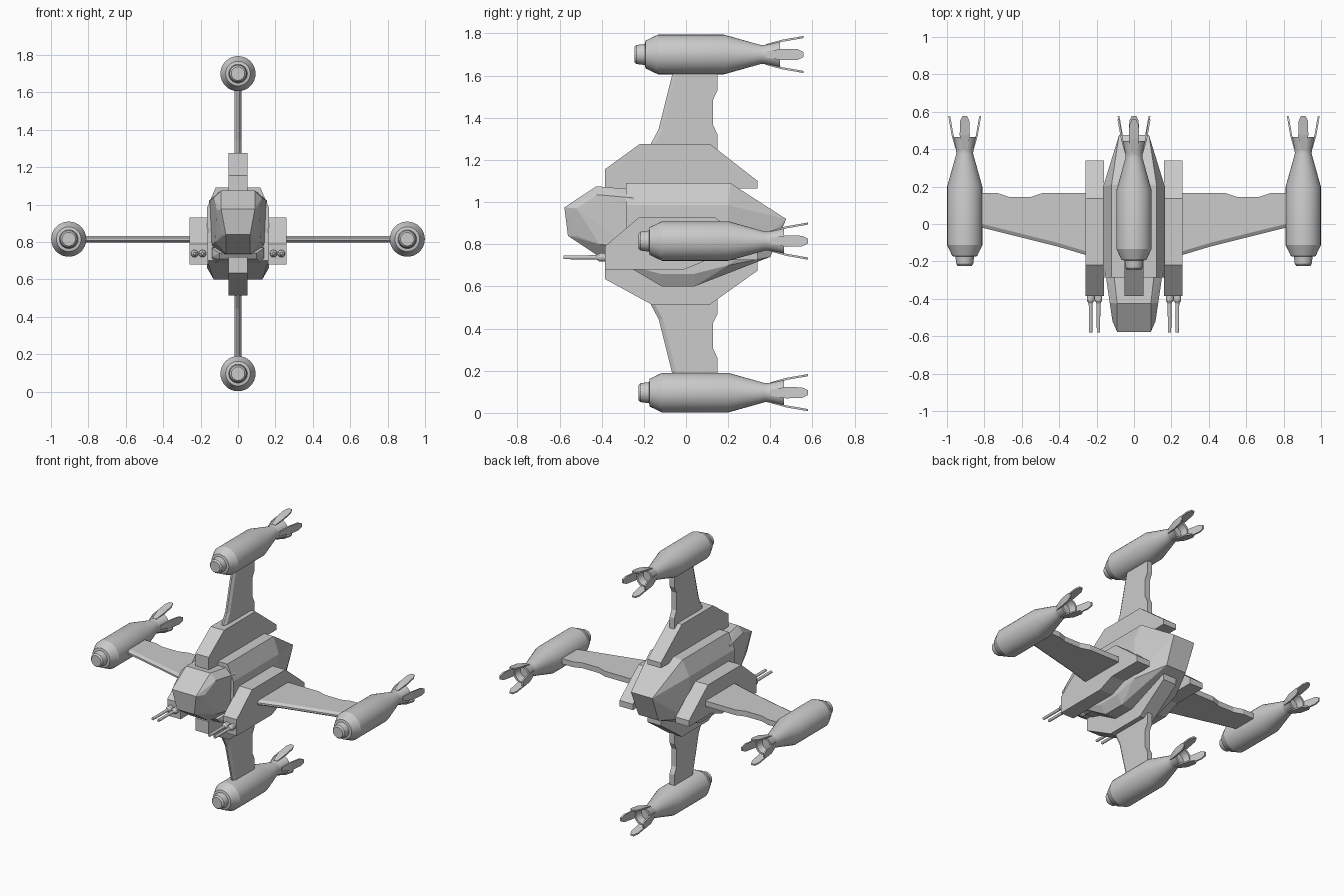
import bpy, bmesh, math
from mathutils import Matrix, Vector

if "Cube" in bpy.data.objects:
    bpy.data.objects.remove(bpy.data.objects["Cube"])

grey = bpy.data.materials.new("hull grey")
grey.use_nodes = True
grey.diffuse_color = (0.6, 0.6, 0.6, 1)
grey.node_tree.nodes["Principled BSDF"].inputs["Base Color"].default_value = (0.6, 0.6, 0.6, 1)


def finish(name, bm, smooth=False):
    bmesh.ops.recalc_face_normals(bm, faces=bm.faces)
    mesh = bpy.data.meshes.new(name)
    bm.to_mesh(mesh)
    bm.free()
    mesh.materials.append(grey)
    ob = bpy.data.objects.new(name, mesh)
    bpy.context.collection.objects.link(ob)
    if smooth:
        bpy.ops.object.select_all(action='DESELECT')
        ob.select_set(True)
        bpy.context.view_layer.objects.active = ob
        bpy.ops.object.shade_smooth_by_angle(angle=math.radians(25))
    return ob


def loft(name, rings, smooth=False):
    """Skin equal-length rings and cap both ends."""
    bm = bmesh.new()
    vs = [[bm.verts.new(p) for p in r] for r in rings]
    for a, b in zip(vs, vs[1:]):
        for i in range(len(a)):
            j = (i + 1) % len(a)
            bm.faces.new((a[i], a[j], b[j], b[i]))
    bm.faces.new(vs[0])
    bm.faces.new(vs[-1])
    return finish(name, bm, smooth)


def mirrored_solid(name, half):
    """Convex body from the points of its left half."""
    bm = bmesh.new()
    for x, y, z in half:
        bm.verts.new((x, y, z))
        bm.verts.new((-x, y, z))
    res = bmesh.ops.convex_hull(bm, input=bm.verts)
    loose = [v for v in bm.verts if not v.link_faces]
    bmesh.ops.delete(bm, geom=loose, context='VERTS')
    bmesh.ops.dissolve_limit(bm, angle_limit=0.03, verts=bm.verts, edges=bm.edges)
    return finish(name, bm)


def turned(name, profile, centre, sides=24):
    """Lathe (y, radius) pairs around an axis along y."""
    cx, cz = centre
    return loft(name, [[(cx + r * math.cos(math.tau * k / sides), y,
                         cz + r * math.sin(math.tau * k / sides))
                        for k in range(sides)] for y, r in profile], True)


def slab(name, outline, x0, x1):
    """Side outline in (y, z) extruded across x."""
    return loft(name, [[(x, y, z) for y, z in outline] for x in (x0, x1)])


# Main hull and cockpit
mirrored_solid("main_hull", [
    (.12, -.285, 1.09), (.165, -.285, .985), (.165, -.285, .70), (.13, -.235, .675),
    (.12, .21, 1.09), (.165, .20, .985), (.165, .20, .70), (.165, -.12, .66),
    (.165, .04, .66), (.13, -.115, .60), (.13, .04, .60),
    (.08, .475, .92), (.085, .455, .89), (.075, .40, .74)])
mirrored_solid("cockpit", [
    (.11, -.25, 1.06), (.155, -.25, 1.02), (.145, -.25, .78), (.09, -.25, .73),
    (.09, -.425, 1.075), (.13, -.42, 1.035), (.12, -.41, .80), (.065, -.41, .74),
    (.09, -.577, .975), (.115, -.52, .97), (.065, -.56, .84), (.085, -.52, .84)])
mirrored_solid("chin", [(.14, -.25, .77), (.14, -.30, .77), (.14, -.30, .72),
                        (.13, -.24, .68), (.10, -.36, .74), (.10, -.34, .71)])

# Dorsal, ventral and side housings
slab("top_housing", [(-.385, 1.065), (-.385, 1.155), (-.22, 1.275), (.115, 1.275),
                     (.34, 1.10), (.34, 1.065)], -.05, .05)
slab("bottom_housing", [(-.385, .72), (-.385, .635), (-.165, .515), (.115, .515),
                        (.34, .675), (.34, .72)], -.05, .05)
for side, s in (("left", 1), ("right", -1)):
    slab(side + "_housing", [(-.385, .68), (-.385, .79), (-.22, .93), (.135, .93),
                             (.34, .765), (.34, .725), (.10, .725), (-.01, .68)],
         .16 * s, .26 * s)
    # Twin guns
    for place, x in (("inner", .19), ("outer", .232)):
        turned(f"{side}_{place}_gun",
               [(-.37, .02), (-.41, .02), (-.425, .01), (-.58, .009)], (x * s, .738), 12)


# Wings: trailing edge is notched, leading edge is chamfered
def wing(name, lead, trail, place):
    rings = []
    for h, cut in ((-.018, .02), (-.006, 0), (.006, 0), (.018, .02)):
        pts = [(d, y + cut) for d, y in lead] + trail
        rings.append([place(d, y, h) for d, y in pts])
    loft(name, rings)


side_lead = [(.2, -.175), (.26, -.165), (.41, -.12), (.83, -.015)]
side_trail = [(.83, .165), (.73, .165), (.67, .145), (.55, .145), (.49, .165), (.2, .165)]
tall_lead = [(.34, -.175), (.385, -.165), (.45, -.13), (.73, -.06)]
tall_trail = [(.73, .15), (.635, .15), (.59, .128), (.47, .128), (.425, .15), (.34, .15)]
MID = .895
for a, b, s in (("left", "top", 1), ("right", "bottom", -1)):
    wing(a + "_wing", side_lead, side_trail, lambda d, y, h: (d * s, y, .815 + h))
    wing(b + "_wing", tall_lead, tall_trail, lambda d, y, h: (h, y, MID + d * s))


# Engine pods with four-pronged tails
def pod(name, cx, cz, shift=0):
    prof = [(-.225, .036), (-.215, .045), (-.175, .05), (-.172, .066), (-.113, .094),
            (.20, .094), (.375, .045), (.395, .046), (.465, .064), (.465, .05), (.42, .04)]
    turned(name + "_pod", [(y + shift, r) for y, r in prof], (cx, cz), 32)
    for k in range(4):
        turn = Matrix.Rotation(k * math.pi / 2, 3, 'Y')
        rings = []
        for y, r, w in ((.40, .045, .014), (.475, .066, .027), (.55, .079, .025), (.578, .084, .012)):
            box = ((-w, r - .006), (w, r - .006), (w, r + .004), (-w, r + .004))
            rings.append([turn @ Vector((u, y + shift, v)) + Vector((cx, 0, cz)) for u, v in box])
        loft(f"{name}_tail_prong_{k + 1}", rings)


pod("left", .905, .815)
pod("right", -.905, .815)
pod("top", 0, 1.70, -.02)
pod("bottom", 0, .096)
